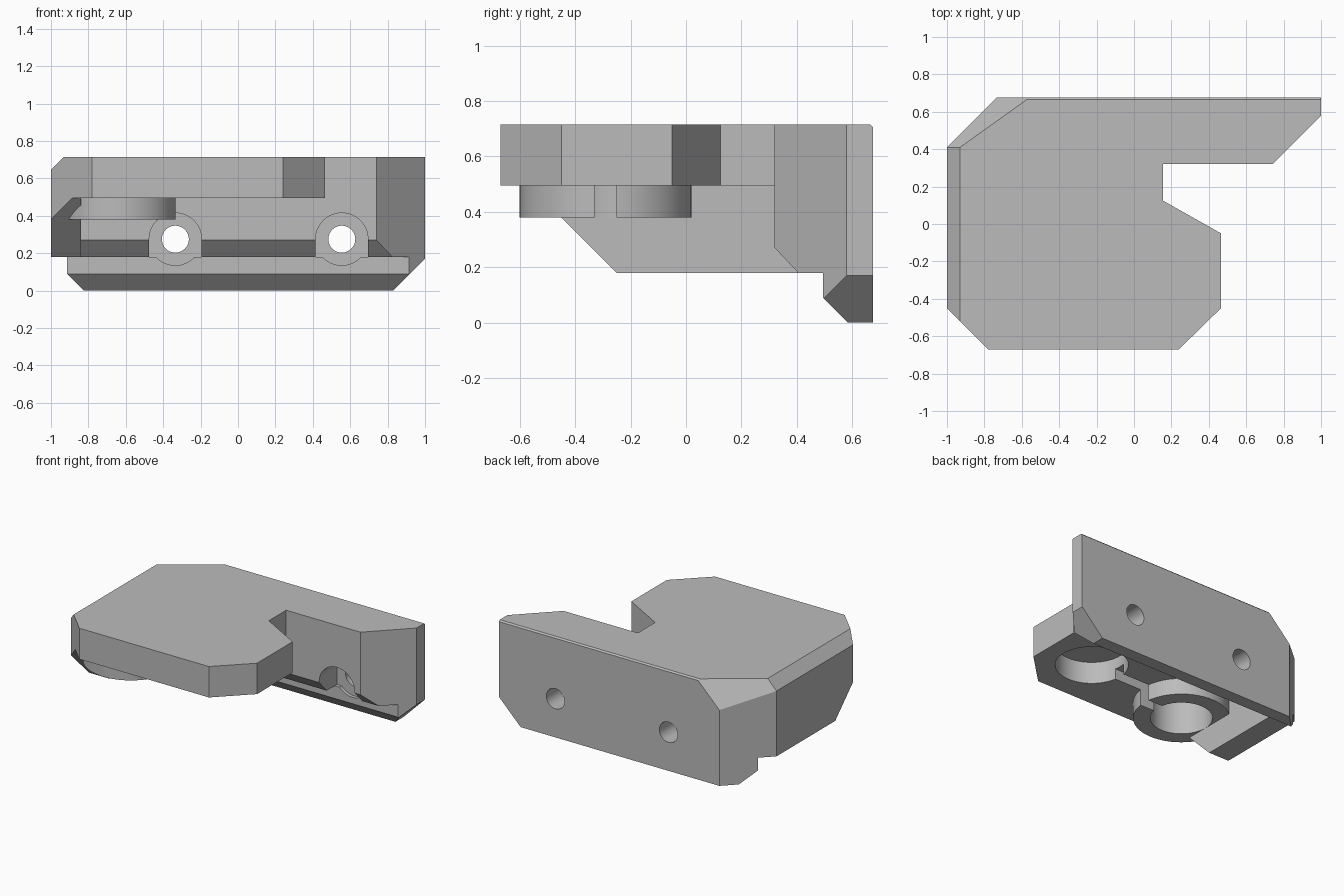
import bpy
import bmesh
from math import radians
from mathutils import Matrix, Vector

if "Cube" in bpy.data.objects:
    bpy.data.objects.remove(bpy.data.objects["Cube"])

grey = bpy.data.materials.new("plain_grey")
grey.use_nodes = True
GREY = (0.5, 0.5, 0.5, 1)
grey.diffuse_color = GREY
grey.node_tree.nodes["Principled BSDF"].inputs["Base Color"].default_value = GREY


def make(name, bm):
    bmesh.ops.recalc_face_normals(bm, faces=bm.faces)
    mesh = bpy.data.meshes.new(name)
    bm.to_mesh(mesh)
    bm.free()
    mesh.materials.append(grey)
    ob = bpy.data.objects.new(name, mesh)
    bpy.context.collection.objects.link(ob)
    return ob


def prism(name, points, low, high, axis="z"):
    """Extrude a 2D outline along z (points are x, y), x (y, z) or y (x, z)."""
    place = {"z": lambda a, b, h: (a, b, h),
             "x": lambda a, b, h: (h, a, b),
             "y": lambda a, b, h: (a, h, b)}[axis]
    bm = bmesh.new()
    face = bm.faces.new([bm.verts.new(place(a, b, low)) for a, b in points])
    ext = bmesh.ops.extrude_face_region(bm, geom=[face])
    verts = [g for g in ext["geom"] if isinstance(g, bmesh.types.BMVert)]
    shift = Vector(place(0, 0, high - low))
    bmesh.ops.translate(bm, verts=verts, vec=shift)
    return make(name, bm)


def cylinder(name, radius, a, b, low, high, axis="z"):
    bm = bmesh.new()
    bmesh.ops.create_cone(bm, cap_ends=True, segments=64, radius1=radius,
                          radius2=radius, depth=high - low)
    mid = (low + high) / 2
    if axis == "y":
        turn = Matrix.Translation((a, mid, b)) @ Matrix.Rotation(radians(90), 4, "X")
    else:
        turn = Matrix.Translation((a, b, mid))
    bmesh.ops.transform(bm, matrix=turn, verts=bm.verts)
    return make(name, bm)


def box(name, x, y, z):
    outline = [(x[0], y[0]), (x[1], y[0]), (x[1], y[1]), (x[0], y[1])]
    return prism(name, outline, *z)


def combine(ob, tool, operation):
    """Apply a boolean and drop the tool object."""
    tool.hide_render = True
    mod = ob.modifiers.new(operation.title(), "BOOLEAN")
    mod.operation, mod.object, mod.solver = operation, tool, "EXACT"
    graph = bpy.context.evaluated_depsgraph_get()
    graph.update()
    mesh = bpy.data.meshes.new_from_object(ob.evaluated_get(graph))
    ob.modifiers.clear()
    ob.data = mesh
    bpy.data.objects.remove(tool)


def trim(ob, point, normal):
    """Slice away everything on the normal side of a plane."""
    bm = bmesh.new()
    bm.from_mesh(ob.data)
    geom = bm.verts[:] + bm.edges[:] + bm.faces[:]
    cut = bmesh.ops.bisect_plane(bm, geom=geom, plane_co=point, plane_no=normal,
                                 clear_outer=True, dist=1e-5)
    edges = [g for g in cut["geom_cut"] if isinstance(g, bmesh.types.BMEdge)]
    bmesh.ops.holes_fill(bm, edges=edges)
    bmesh.ops.recalc_face_normals(bm, faces=bm.faces)
    bm.to_mesh(ob.data)
    bm.free()


TOP, UNDER, LEDGE, RING_LOW = 0.715, 0.495, 0.18, 0.38
OUTLINE = [(-1, -.45), (-.78, -.67), (.24, -.67), (.465, -.45), (.465, -.05),
           (.155, .125), (.155, .32), (.74, .32), (1, .58), (1, .675),
           (-.735, .675), (-1, .41)]

# Top plate with bevelled right, corner and back edges
body = prism("bracket_body", OUTLINE, UNDER, TOP)
trim(body, (-.93, 0, TOP), (-1, 0, 1))
trim(body, (-.93, .41, TOP), (-.0175, .0245, .0175))
trim(body, (0, .665, TOP), (0, 1, 1))

# Back wall with its stepped foot, limited to the plate outline
back_wall = prism("back_wall", OUTLINE, 0, UNDER)
profile = [(.32, UNDER), (.32, .27), (.405, LEDGE), (.495, LEDGE), (.495, .09),
           (.585, 0), (.8, 0), (.8, UNDER)]
combine(back_wall, prism("wall_profile", profile, -1.2, 1.2, "x"), "INTERSECT")
trim(back_wall, (1, 0, .17), (1, 0, -1))
combine(body, back_wall, "UNION")

# Side wall with a sloping front end
side_wall = prism("side_wall", OUTLINE, LEDGE, UNDER)
profile = [(.41, LEDGE), (-.25, LEDGE), (-.565, UNDER), (.41, UNDER)]
combine(side_wall, prism("side_profile", profile, -1.2, -.84, "x"), "INTERSECT")
combine(body, side_wall, "UNION")

# Round boss under the plate, with its socket, a blind pocket and a channel
RING_X, POCKET_X, ROW_Y = -.64, .11, -.29
combine(body, cylinder("boss", .31, RING_X, ROW_Y, RING_LOW, UNDER + .05), "UNION")
combine(body, cylinder("socket", .2, RING_X, ROW_Y, .3, .65), "DIFFERENCE")
combine(body, cylinder("pocket", .235, POCKET_X, ROW_Y, .3, .65), "DIFFERENCE")
combine(body, box("channel", (RING_X, POCKET_X), (ROW_Y - .04, ROW_Y + .04),
                  (.3, .57)), "DIFFERENCE")

# Screw holes through the back wall, with arched recesses at the front
for x in (-.335, .555):
    combine(body, cylinder("recess", .14, x, .275, .2, .52, "y"), "DIFFERENCE")
    combine(body, box("recess_slot", (x - .14, x + .14), (.2, .52),
                      (LEDGE, .275)), "DIFFERENCE")
    combine(body, cylinder("screw_hole", .072, x, .275, .1, .9, "y"), "DIFFERENCE")

# Smooth the round walls and keep the flat edges crisp
bpy.ops.object.select_all(action="DESELECT")
body.select_set(True)
bpy.context.view_layer.objects.active = body
bpy.ops.object.shade_smooth_by_angle(angle=radians(25))
